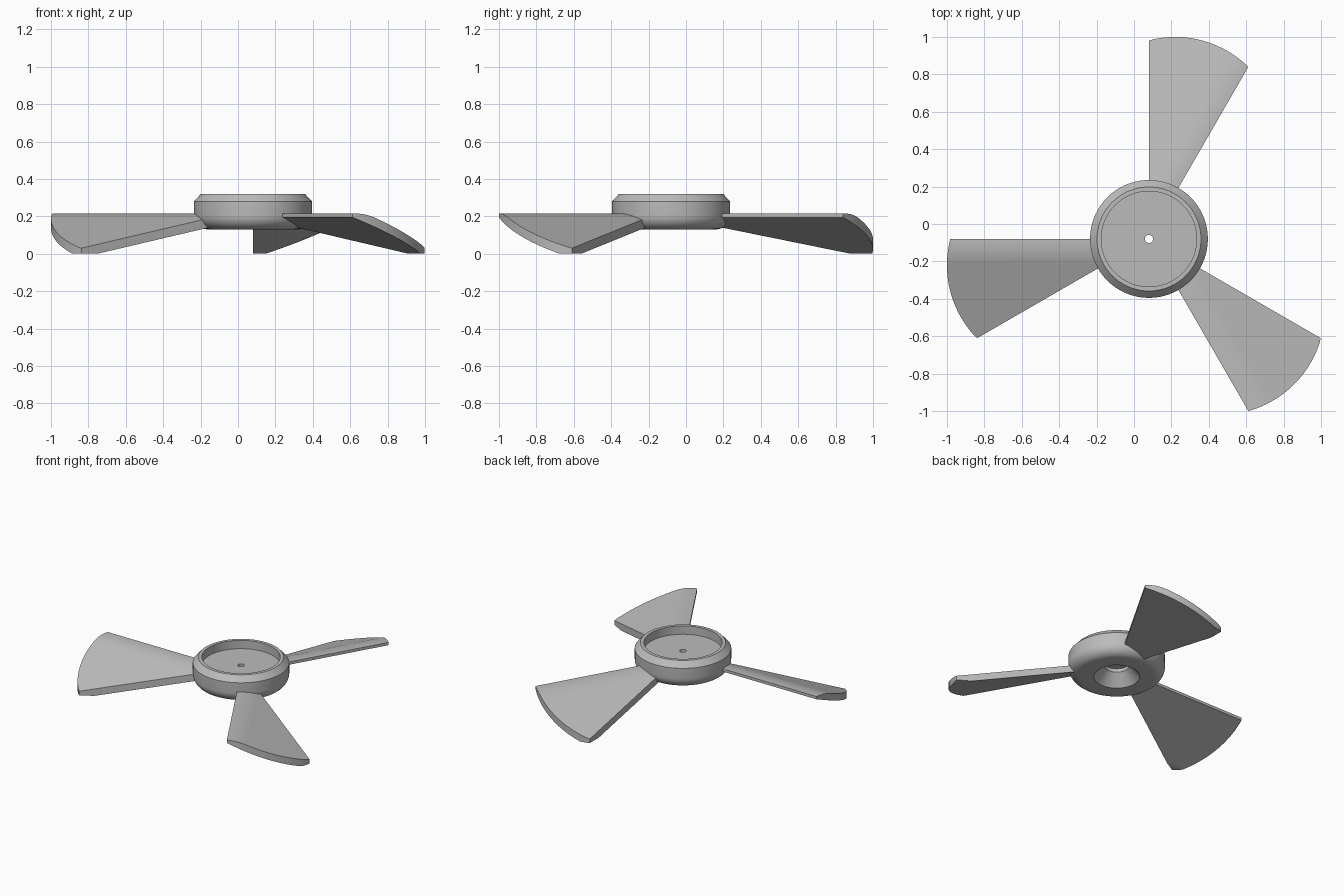
import bpy, bmesh, math
from mathutils import Matrix, Vector

if "Cube" in bpy.data.objects:
    bpy.data.objects.remove(bpy.data.objects["Cube"])

CENTRE = Vector((0.08, -0.08, 0))   # hub axis
SLOPE = 0.406                       # blade pitch

grey = bpy.data.materials.new("plain grey")
grey.use_nodes = True
grey.diffuse_color = (0.5, 0.5, 0.5, 1)
grey.node_tree.nodes["Principled BSDF"].inputs["Base Color"].default_value = (0.5, 0.5, 0.5, 1)


def finish(bm, name):
    bmesh.ops.remove_doubles(bm, verts=bm.verts, dist=0.0002)
    bmesh.ops.recalc_face_normals(bm, faces=bm.faces)
    mesh = bpy.data.meshes.new(name)
    bm.to_mesh(mesh)
    bm.free()
    mesh.materials.append(grey)
    obj = bpy.data.objects.new(name, mesh)
    bpy.context.collection.objects.link(obj)
    bpy.ops.object.select_all(action='DESELECT')
    obj.select_set(True)
    bpy.context.view_layer.objects.active = obj
    bpy.ops.object.shade_smooth_by_angle(angle=math.radians(30))
    return obj


# Hub: lathed ring with a dished top, rounded lower rim and conical socket
profile = [(0.022, 0.26), (0.255, 0.26), (0.255, 0.32), (0.278, 0.32), (0.315, 0.28)]
fillet = 0.075
for i in range(9):
    a = math.pi / 2 * i / 8
    profile.append((0.315 - fillet + fillet * math.cos(a), 0.13 + fillet - fillet * math.sin(a)))
profile += [(0.15, 0.13), (0.08, 0.21), (0.08, 0.235), (0.022, 0.235)]
bm = bmesh.new()
ring = [bm.verts.new((r, 0, z)) for r, z in profile]
edges = [bm.edges.new((ring[i - 1], v)) for i, v in enumerate(ring)]
bmesh.ops.spin(bm, geom=ring + edges, cent=(0, 0, 0), axis=(0, 0, 1),
               angle=2 * math.pi, steps=72)
hub = finish(bm, "hub")
hub.location = CENTRE


# Blade section height as a function of distance d from the high edge
def top_z(d):
    start, end = 0.014, 0.134
    if d < start:
        return 0.215
    if d < end:
        return 0.215 - SLOPE * (d - start) ** 2 / (2 * (end - start))
    return 0.245 - SLOPE * d


def bottom_z(d):
    return max(0, 0.195 - SLOPE * d)


def root_u(d):
    return math.sqrt(0.25 ** 2 - d * d) if d < 0.125 else d * math.sqrt(3)


def tip_u(d):
    return 0.522 + math.sqrt(0.558 ** 2 - (d - 0.14) ** 2)


# Blades: pitched wedge lofted across its width, repeated three times
WIDTH = 0.53
stations = sorted({WIDTH * i / 32 for i in range(33)} | {0.014, 0.125, 0.134, 0.195 / SLOPE})
for n, name in enumerate(("back_blade", "right_blade", "left_blade")):
    bm = bmesh.new()
    sections = []
    for d in stations:
        lo = root_u(d)
        hi = lo if d == stations[-1] else tip_u(d)
        corners = ((lo, bottom_z(d)), (hi, bottom_z(d)), (hi, top_z(d)), (lo, top_z(d)))
        sections.append([bm.verts.new((u, d, z)) for u, z in corners])
    for a, b in zip(sections, sections[1:]):
        for k in range(4):
            bm.faces.new((a[k - 1], a[k], b[k], b[k - 1]))
    bm.faces.new(sections[0])
    turn = Matrix.Rotation(math.radians(60 + 120 * n), 4, 'Z')
    bmesh.ops.transform(bm, matrix=turn, verts=bm.verts)
    blade = finish(bm, name)
    blade.location = CENTRE
